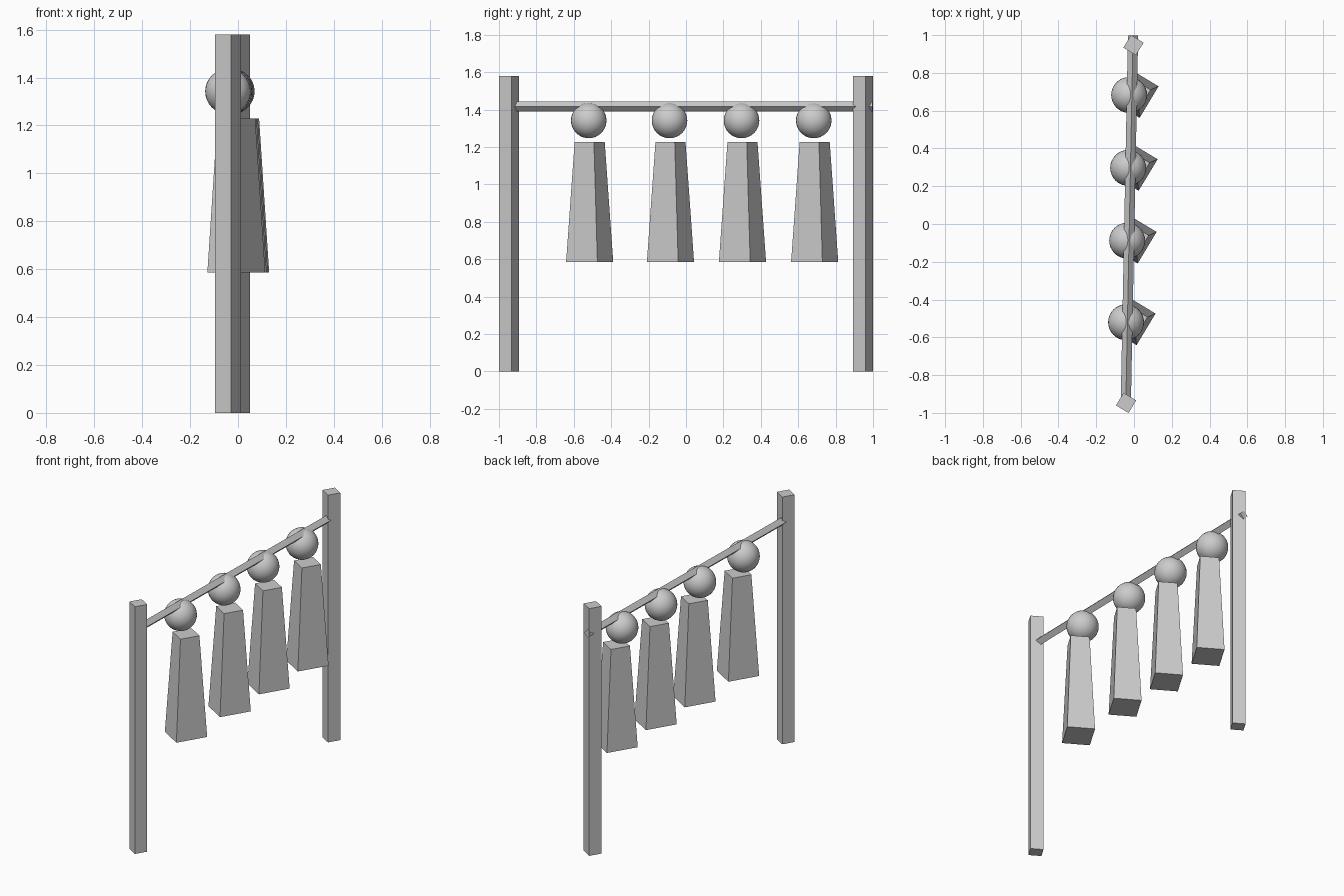
import bpy, bmesh
from math import radians, pi
from mathutils import Vector, Matrix

if "Cube" in bpy.data.objects:
    bpy.data.objects.remove(bpy.data.objects["Cube"])

TURN = Matrix.Rotation(radians(-31), 4, 'Z')


def block(name, x, y, z0, z1, bottom, top):
    """Turned box whose bottom and top rectangles may differ."""
    bm = bmesh.new()
    bmesh.ops.create_cube(bm, size=1)
    for v in bm.verts:
        size, z = (top, z1) if v.co.z > 0 else (bottom, z0)
        v.co = Vector((v.co.x * size[0], v.co.y * size[1], z))
    bm.transform(Matrix.Translation((x, y, 0)) @ TURN)
    mesh = bpy.data.meshes.new(name)
    bm.to_mesh(mesh)
    bm.free()
    obj = bpy.data.objects.new(name, mesh)
    bpy.context.collection.objects.link(obj)


# Two square posts
POST = (0.078, 0.078)
for name, x, y in (("front_post", -0.042, -0.947), ("back_post", -0.003, 0.947)):
    block(name, x, y, 0, 1.58, POST, POST)

# Four-sided crossbar standing on edge, poking through the back post
start, end = Vector((-0.043, -0.93, 1.416)), Vector((-0.005, 0.998, 1.416))
axis = end - start
bpy.ops.mesh.primitive_cylinder_add(vertices=4, radius=0.027, depth=axis.length,
                                    location=(start + end) / 2)
bar = bpy.context.object
bar.name = "crossbar"
bar.rotation_euler = axis.to_track_quat('Z', 'Y').to_euler()

# Hanging figures: round head over a tapered body
for i, y in enumerate((-0.515, -0.083, 0.302, 0.688)):
    shift = (y + 0.515) * 0.0135
    bpy.ops.mesh.primitive_uv_sphere_add(segments=32, ring_count=16, radius=0.095,
                                         location=(-0.042 + shift, y - 0.005, 1.342))
    bpy.context.object.name = f"head_{i + 1}"
    bpy.ops.object.shade_smooth()
    block(f"body_{i + 1}", -0.007 + shift, y, 0.585, 1.228,
          (0.165, 0.195), (0.112, 0.12))
